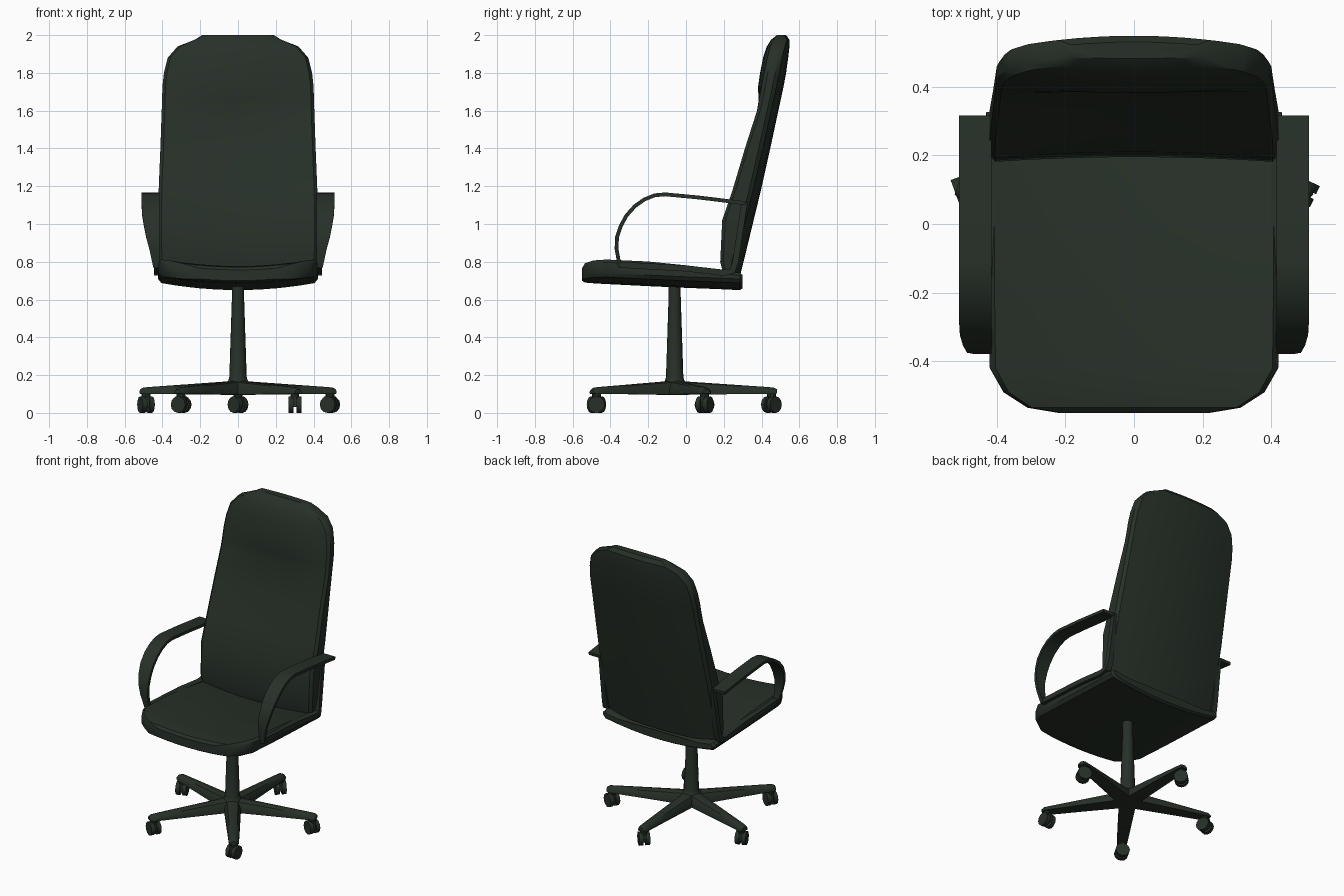
import bpy, bmesh, math
from mathutils import Vector, Matrix

if "Cube" in bpy.data.objects:
    bpy.data.objects.remove(bpy.data.objects["Cube"])

mat = bpy.data.materials.new("dark green black")
mat.diffuse_color = (0.020, 0.030, 0.021, 1)
mat.use_nodes = True
mat.node_tree.nodes["Principled BSDF"].inputs["Base Color"].default_value = mat.diffuse_color


def finish(bm, name, angle=35):
    bmesh.ops.recalc_face_normals(bm, faces=bm.faces)
    me = bpy.data.meshes.new(name)
    bm.to_mesh(me)
    bm.free()
    ob = bpy.data.objects.new(name, me)
    bpy.context.collection.objects.link(ob)
    me.materials.append(mat)
    bpy.ops.object.select_all(action='DESELECT')
    ob.select_set(True)
    bpy.context.view_layer.objects.active = ob
    bpy.ops.object.shade_smooth_by_angle(angle=math.radians(angle))
    return ob


def loft(name, rings, angle=35):
    """Skin a list of equal-length rings and cap both ends."""
    bm = bmesh.new()
    vr = [[bm.verts.new(p) for p in r] for r in rings]
    n = len(vr[0])
    for a, b in zip(vr, vr[1:]):
        for i in range(n):
            j = (i + 1) % n
            bm.faces.new((a[i], a[j], b[j], b[i]))
    bm.faces.new(vr[0])
    bm.faces.new(vr[-1][::-1])
    return finish(bm, name, angle)


FR = [-0.96, -0.75, -0.5, -0.25, 0, 0.25, 0.5, 0.75, 0.96]


def cushion_ring(hw, a0, a1, b0, b1, bev):
    """(x, height) ring: face a and face b, each from centre (0) to edge (1)."""
    def f(c, e, t):
        return c + (e - c) * t * t
    sgn = 1 if a0 > b0 else -1
    ring = [(t * hw, f(a0, a1, t)) for t in FR]
    ring += [(hw, a1 - sgn * bev), (hw, b1 + sgn * bev)]
    ring += [(t * hw, f(b0, b1, t)) for t in reversed(FR)]
    ring += [(-hw, b1 + sgn * bev), (-hw, a1 - sgn * bev)]
    return ring


# Seat: stations y, half width, top centre, bottom centre (dished across)
seat = [(-0.55, .22, .757, .70), (-.535, .31, .772, .69), (-.49, .38, .777, .686),
        (-.42, .42, .775, .682), (-.2, .423, .764, .671), (0, .423, .744, .662),
        (.18, .423, .72, .655), (.285, .423, .703, .65), (.30, .41, .695, .66)]
rings = []
for y, hw, t, b in seat:
    d = 0.04 * (hw / .42) ** 2
    rings.append([(x, y, z) for x, z in cushion_ring(hw, t, t + d, b, b + d, .018)])
loft("seat", rings)

# Backrest: stations z, half width, front centre, front edge, rear centre
back = [(.72, .41, .21, .20, .285), (.80, .42, .195, .18, .305), (1.02, .422, .21, .19, .358),
        (1.18, .42, .265, .245, .397), (1.4, .411, .335, .31, .446), (1.6, .404, .387, .375, .489),
        (1.66, .402, .383, .388, .502), (1.73, .40, .382, .402, .517), (1.80, .392, .392, .415, .53),
        (1.88, .372, .408, .432, .541), (1.94, .32, .428, .448, .548), (1.975, .23, .45, .462, .548),
        (2.0, .19, .482, .485, .53)]
rings = []
for z, hw, f0, f1, r0 in back:
    r1 = r0 - .045 * (hw / .42) ** 2
    bev = min(.018, (r1 - f1) * .3)
    rings.append([(x, y, z) for x, y in cushion_ring(hw, f0, f1, r0, r1, bev)])
loft("backrest", rings)


def strip(name, pts, side, th):
    """Flat band along points (y, z, inner x, outer x)."""
    rings = []
    for i, (y, z, xi, xo) in enumerate(pts):
        p, q = pts[max(i - 1, 0)], pts[min(i + 1, len(pts) - 1)]
        t = Vector((q[0] - p[0], q[1] - p[1])).normalized()
        ny, nz = -t.y * th / 2, t.x * th / 2
        rings.append([(side * xi, y + ny, z + nz), (side * xo, y + ny, z + nz),
                      (side * xo, y - ny, z - nz), (side * xi, y - ny, z - nz)])
    loft(name, rings)


# Armrests and the L-shaped side brackets
arm = [(.315, 1.11, .415, .51), (.07, 1.14, .415, .51), (-.11, 1.157, .415, .51),
       (-.165, 1.152, .415, .51), (-.22, 1.13, .415, .51), (-.27, 1.095, .415, .51),
       (-.315, 1.045, .415, .507), (-.345, .99, .415, .498), (-.365, .93, .415, .486),
       (-.368, .87, .415, .47), (-.35, .77, .415, .448)]
bracket = [(-.36, .785, .40, .445), (0, .765, .40, .445), (.20, .742, .40, .445),
           (.245, .75, .40, .445), (.262, .80, .40, .437), (.31, 1.115, .40, .43)]
for side, tag in ((-1, "left"), (1, "right")):
    strip("armrest_" + tag, arm, side, .02)
    strip("side_bracket_" + tag, bracket, side, .032)

# Pedestal column and hub, turned as one profile
CY = -0.06
prof = [(.05, .095), (.075, .10), (.072, .145), (.052, .17), (.046, .19), (.032, .62), (.032, .70)]
N = 16
loft("column", [[(r * math.cos(math.tau * i / N), CY + r * math.sin(math.tau * i / N), z)
                 for i in range(N)] for r, z in prof])

# Five star legs with twin-wheel casters
leg = [(.01, .055, .172, .098), (.08, .05, .165, .096), (.3, .041, .15, .099),
       (.48, .033, .138, .10), (.525, .031, .134, .10), (.542, .022, .125, .102)]
swivel = [45, 20, 60, 0, 65]
for k in range(5):
    a = math.radians(90 + 72 * k)
    m = Matrix.Translation((0, CY, 0)) @ Matrix.Rotation(a, 4, 'Z')
    rings = []
    for r, w, t, b in leg:
        pr = [(w, b), (w, b + .4 * (t - b)), (w * .65, t - .006), (w * .25, t),
              (-w * .25, t), (-w * .65, t - .006), (-w, b + .4 * (t - b)), (-w, b)]
        rings.append([m @ Vector((r, x, z)) for x, z in pr])
    loft("base_leg_%d" % (k + 1), rings)

    hub = m @ Vector((.512, 0, 0))
    cm = Matrix.Translation(hub) @ Matrix.Rotation(math.radians(swivel[k]), 4, 'Z')
    bm = bmesh.new()
    for s in (-1, 1):
        bmesh.ops.create_cone(bm, cap_ends=True, segments=12, radius1=.044, radius2=.044, depth=.026,
                              matrix=cm @ Matrix.Translation((s * .021, 0, .044))
                              @ Matrix.Rotation(math.pi / 2, 4, 'Y'))
    bmesh.ops.create_cube(bm, size=1, matrix=cm @ Matrix.Translation((0, 0, .058))
                          @ Matrix.Diagonal((.02, .06, .056, 1)))
    bmesh.ops.create_cone(bm, cap_ends=True, segments=10, radius1=.024, radius2=.024, depth=.05,
                          matrix=cm @ Matrix.Translation((0, 0, .09)))
    finish(bm, "caster_%d" % (k + 1))
